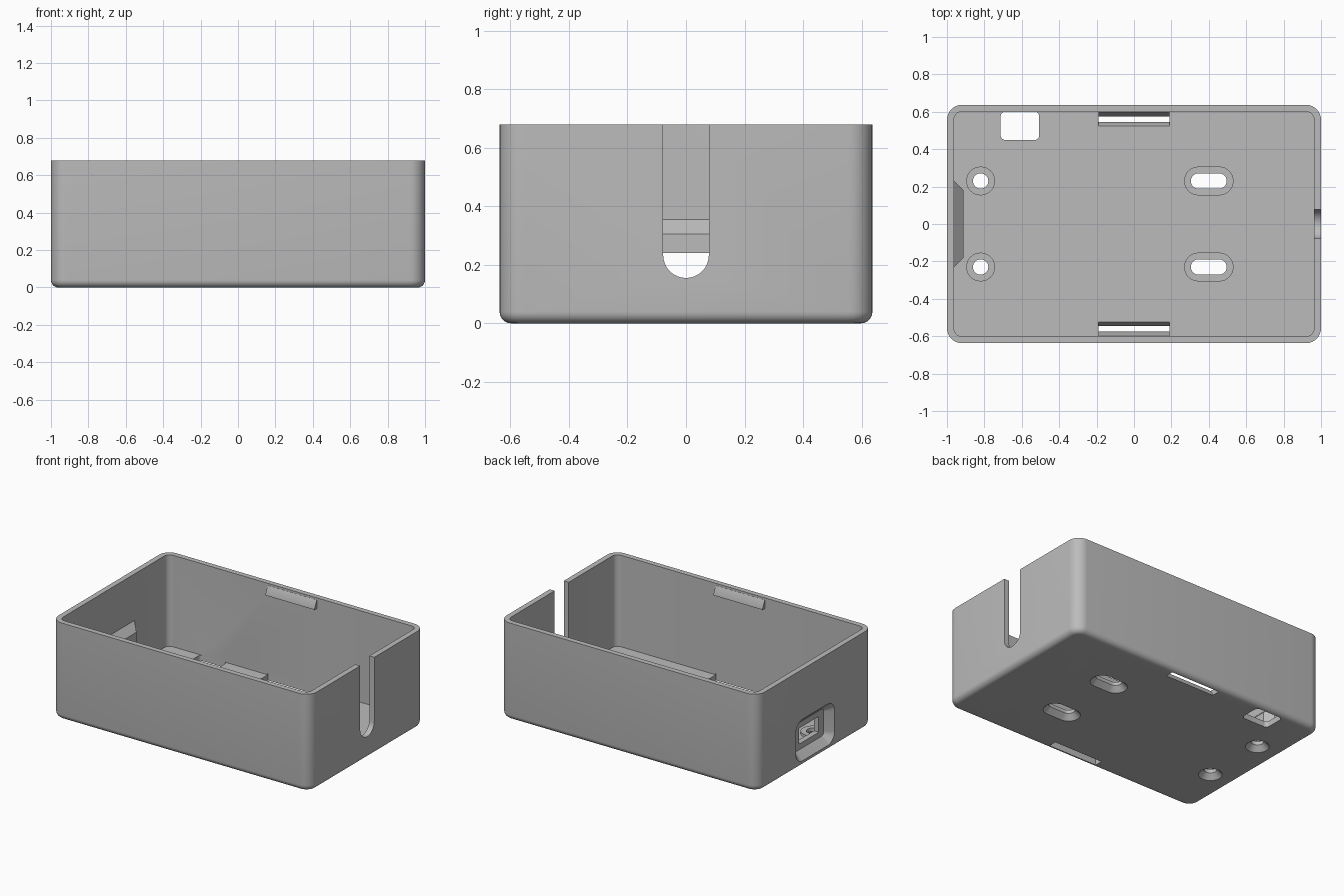
import bpy, bmesh, math
from mathutils import Matrix, Vector

cube = bpy.data.objects.get("Cube")
if cube:
    bpy.data.objects.remove(cube, do_unlink=True)

grey = bpy.data.materials.new("grey_plastic")
grey.use_nodes = True
COLOUR = (0.5, 0.5, 0.5, 1)
grey.diffuse_color = COLOUR
grey.node_tree.nodes["Principled BSDF"].inputs["Base Color"].default_value = COLOUR


def rounded(hw, hh, r=0.0, cx=0.0, cy=0.0, steps=8):
    """Rounded rectangle outline from half sizes, counter-clockwise."""
    if r <= 0:
        return [(cx + sx * hw, cy + sy * hh) for sx, sy in ((1, 1), (-1, 1), (-1, -1), (1, -1))]
    pts = []
    for q, (sx, sy) in enumerate(((1, 1), (-1, 1), (-1, -1), (1, -1))):
        for i in range(steps + 1):
            a = math.pi / 2 * (q + i / steps)
            p = (cx + sx * (hw - r) + r * math.cos(a), cy + sy * (hh - r) + r * math.sin(a))
            if not pts or math.dist(p, pts[-1]) > 1e-6:
                pts.append(p)
    if math.dist(pts[0], pts[-1]) < 1e-6:
        pts.pop()
    return pts


def loft(name, rings, matrix=Matrix()):
    """Closed solid through (outline, height) rings."""
    bm = bmesh.new()
    loops = [[bm.verts.new(matrix @ Vector((x, y, h))) for x, y in pts] for pts, h in rings]
    bm.faces.new(loops[0])
    bm.faces.new(loops[-1])
    for a, b in zip(loops, loops[1:]):
        for i in range(len(a)):
            j = (i + 1) % len(a)
            bm.faces.new((a[i], a[j], b[j], b[i]))
    bmesh.ops.recalc_face_normals(bm, faces=bm.faces)
    mesh = bpy.data.meshes.new(name)
    bm.to_mesh(mesh)
    bm.free()
    mesh.materials.append(grey)
    obj = bpy.data.objects.new(name, mesh)
    bpy.context.collection.objects.link(obj)
    return obj


def combine(target, tool, operation):
    mod = target.modifiers.new(tool.name, 'BOOLEAN')
    mod.operation = operation
    mod.solver = 'EXACT'
    mod.object = tool
    bpy.context.view_layer.objects.active = target
    bpy.ops.object.modifier_apply(modifier=mod.name)
    bpy.data.objects.remove(tool, do_unlink=True)


def add(tool):
    combine(case, tool, 'UNION')


def cut(tool):
    combine(case, tool, 'DIFFERENCE')


W, D, H = 1.0, 0.637, 0.68      # outer half width, half depth, height
IW, ID = 0.962, 0.60            # inner half width and half depth
FLOOR, FILLET, CORNER = 0.04, 0.04, 0.08
ALONG_X = Matrix(((0, 0, 1, 0), (1, 0, 0, 0), (0, 1, 0, 0), (0, 0, 0, 1)))

# Open tray with rounded corners and filleted bottom edge
rings = []
for i in range(7):
    a = math.pi / 2 * i / 6
    inset = FILLET * (1 - math.sin(a))
    rings.append((rounded(W - inset, D - inset, CORNER - inset), FILLET * (1 - math.cos(a))))
rings.append((rounded(W, D, CORNER), H))
case = loft("case", rings)
cut(loft("cavity", [(rounded(IW, ID, 0.04), FLOOR), (rounded(IW, ID, 0.04), H + 0.1)]))

# Port housing on the right wall: tapered boss, funnel and connector opening
PORT = 0.185
add(loft("port_boss", [(rounded(0.24, 0.18, cy=PORT), -0.972),
                       (rounded(0.18, 0.12, cy=PORT), -0.912)], ALONG_X))
cut(loft("port_funnel", [(rounded(0.225, 0.155, 0.085, cy=PORT), -1.01),
                         (rounded(0.165, 0.095, 0.025, cy=PORT), -0.95)], ALONG_X))
cut(loft("port_opening", [(rounded(0.11, 0.055, cy=PORT), -0.98),
                          (rounded(0.11, 0.055, cy=PORT), -0.88)], ALONG_X))

# Cable slot in the left wall, open at the top
slot = rounded(0.078, 0.4, 0.078, cy=0.555)
cut(loft("cable_slot", [(slot, 0.9), (slot, 1.1)], ALONG_X))

# Raised screw pads with countersunk holes, round and elongated
for x, stretch in ((-0.82, 0.0), (0.40, 0.055)):
    for y in (-0.23, 0.23):
        def ring(r):
            return rounded(r + stretch, r, r, x, y)
        add(loft("screw_pad", [(ring(0.077), 0.02), (ring(0.077), 0.06)]))
        cut(loft("countersink", [(ring(0.077), -0.002), (ring(0.041), 0.036), (ring(0.041), 0.1)]))

# Square opening in the floor
opening = rounded(0.103, 0.076, 0.025, -0.61, 0.525)
cut(loft("floor_opening", [(opening, -0.05), (opening, 0.06)]))

# Snap catches at the rim, each above a slanted floor slot
for side in (-1, 1):
    def strip(hw, near, far):
        return rounded(hw, (far - near) / 2, cy=side * (near + far) / 2)
    cut(loft("catch_slot", [(strip(0.19, 0.545, 0.602), -0.01),
                            (strip(0.19, 0.545, 0.602), 0.005),
                            (strip(0.19, 0.525, 0.602), FLOOR),
                            (strip(0.19, 0.525, 0.602), 0.05)]))
    add(loft("catch", [(strip(0.19, 0.575, 0.62), 0.605),
                       (strip(0.19, 0.575, 0.62), 0.615),
                       (strip(0.19, 0.599, 0.62), 0.665)]))

# Smooth fillets, crisp edges
bpy.ops.object.select_all(action='DESELECT')
case.select_set(True)
bpy.context.view_layer.objects.active = case
bpy.ops.object.shade_smooth_by_angle(angle=math.radians(30))
